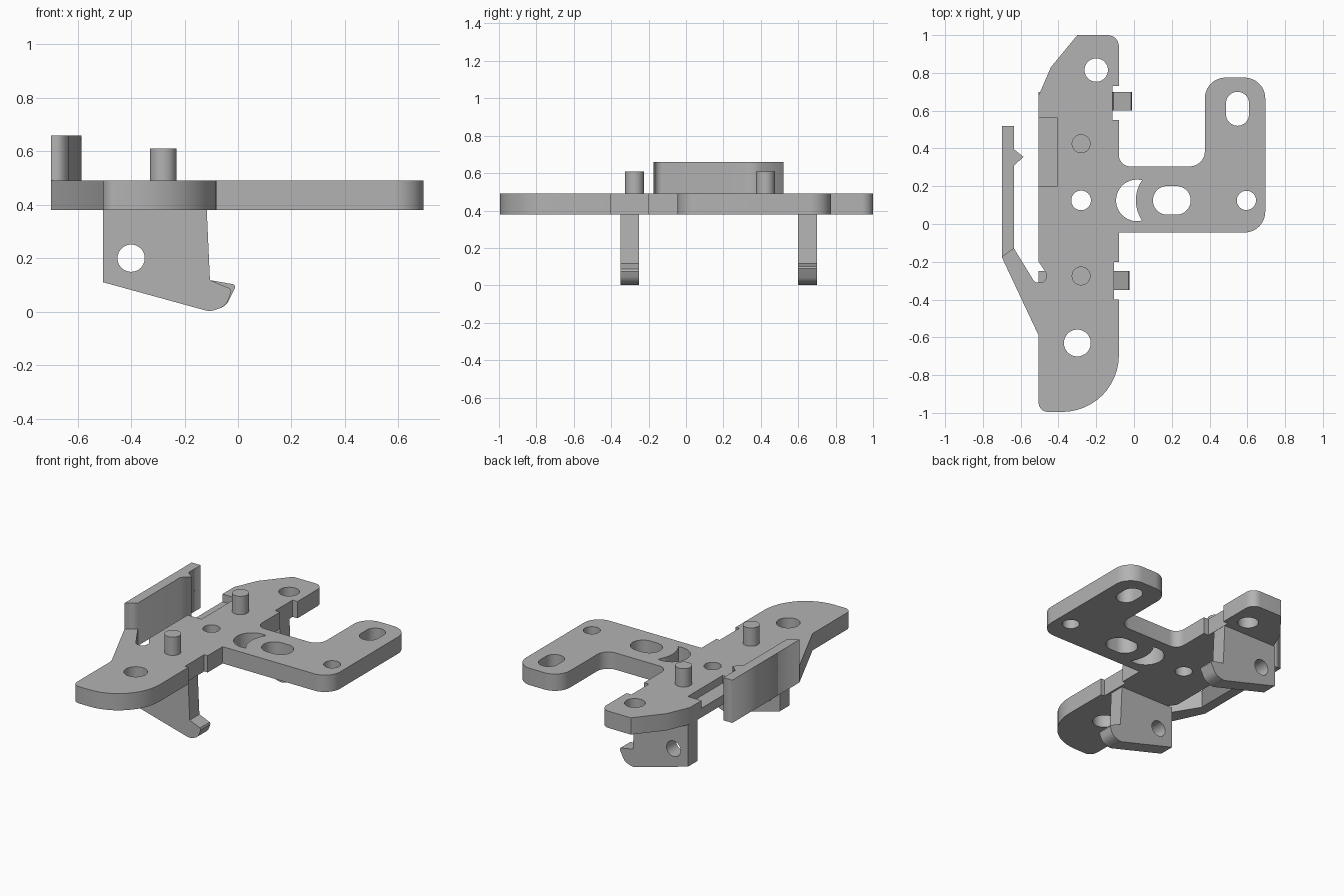
import bpy, bmesh, math
from mathutils import Vector, Matrix

if "Cube" in bpy.data.objects:
    bpy.data.objects.remove(bpy.data.objects["Cube"])

grey = bpy.data.materials.new("grey metal")
grey.diffuse_color = (0.45, 0.45, 0.45, 1)
grey.use_nodes = True
grey.node_tree.nodes["Principled BSDF"].inputs["Base Color"].default_value = grey.diffuse_color


def outline(corners):
    """Closed outline from (x, y[, fillet radius]) corners."""
    pts, n = [], len(corners)
    for i, c in enumerate(corners):
        p = Vector(c[:2])
        r = c[2] if len(c) > 2 else 0
        if not r:
            pts.append(p)
            continue
        a = (Vector(corners[i - 1][:2]) - p).normalized()
        b = (Vector(corners[(i + 1) % n][:2]) - p).normalized()
        half = a.angle(b) / 2
        centre = p + (a + b).normalized() * (r / math.sin(half))
        start = p + a * (r / math.tan(half)) - centre
        end = p + b * (r / math.tan(half)) - centre
        sweep = math.atan2(start.x * end.y - start.y * end.x, start.dot(end))
        steps = max(4, int(abs(sweep) / 0.13))
        for k in range(steps + 1):
            t = sweep * k / steps
            pts.append(centre + Matrix.Rotation(t, 2) @ start)
    return pts


def arc(cx, cy, r, a0, a1, n=24):
    return [Vector((cx + r * math.cos(math.radians(a0 + (a1 - a0) * k / n)),
                    cy + r * math.sin(math.radians(a0 + (a1 - a0) * k / n))))
            for k in range(n + 1)]


def circle(cx, cy, r):
    return arc(cx, cy, r, 0, 360, 40)[:-1]


def slot(cx, cy, hx, hy):
    r = min(hx, hy) * 0.999
    return outline([(cx - hx, cy - hy, r), (cx + hx, cy - hy, r),
                    (cx + hx, cy + hy, r), (cx - hx, cy + hy, r)])


def solid(name, loops, low, high, upright=False):
    """Extrude an outline with holes, along z, or along y when upright."""
    cu = bpy.data.curves.new(name + " profile", 'CURVE')
    cu.dimensions, cu.fill_mode = '2D', 'BOTH'
    cu.extrude = (high - low) / 2
    for loop in loops:
        s = cu.splines.new('POLY')
        s.points.add(len(loop) - 1)
        for pt, v in zip(s.points, loop):
            pt.co = (v.x, v.y, 0, 1)
        s.use_cyclic_u = True
    tmp = bpy.data.objects.new(name + " profile", cu)
    bpy.context.collection.objects.link(tmp)
    dg = bpy.context.evaluated_depsgraph_get()
    me = bpy.data.meshes.new_from_object(tmp.evaluated_get(dg))
    bpy.data.objects.remove(tmp)
    mid = (low + high) / 2
    if upright:
        me.transform(Matrix.Translation((0, mid, 0)) @ Matrix.Rotation(math.pi / 2, 4, 'X'))
    else:
        me.transform(Matrix.Translation((0, 0, mid)))
    bm = bmesh.new()
    bm.from_mesh(me)
    bmesh.ops.remove_doubles(bm, verts=bm.verts, dist=1e-5)
    bmesh.ops.recalc_face_normals(bm, faces=bm.faces)
    bm.to_mesh(me)
    bm.free()
    me.materials.clear()
    me.materials.append(grey)
    ob = bpy.data.objects.new(name, me)
    bpy.context.collection.objects.link(ob)
    return ob


def smooth(ob):
    bpy.ops.object.select_all(action='DESELECT')
    ob.select_set(True)
    bpy.context.view_layer.objects.active = ob
    bpy.ops.object.shade_smooth_by_angle(angle=math.radians(30))


# Base plate with side arm, edge notches and holes
plate_edge = outline([
    (-0.30, 1.0), (-0.08, 1.0, 0.06), (-0.08, 0.73), (-0.115, 0.73),
    (-0.115, 0.55), (-0.08, 0.55), (-0.08, 0.305, 0.06), (0.375, 0.305, 0.08),
    (0.375, 0.775, 0.11), (0.695, 0.775, 0.11), (0.695, -0.045, 0.11),
    (-0.08, -0.045), (-0.08, -0.2), (-0.105, -0.2), (-0.105, -0.4),
    (-0.08, -0.4), (-0.08, -0.995, 0.3), (-0.505, -0.995, 0.05),
    (-0.505, -0.59), (-0.7, -0.175), (-0.635, -0.13), (-0.525, -0.31, 0.03),
    (-0.465, -0.31, 0.03), (-0.465, -0.26, 0.015), (-0.505, -0.2),
    (-0.505, 0.68), (-0.44, 0.83)])
crescent = arc(0.015, 0.125, 0.11, 75, 285) + arc(0.2, 0.125, 0.19, 214, 146)[1:-1]
plate = solid("base_plate", [
    plate_edge, crescent,
    circle(-0.28, 0.125, 0.052), circle(-0.2, 0.815, 0.062),
    circle(-0.3, -0.63, 0.071), circle(0.595, 0.125, 0.051),
    slot(0.2, 0.125, 0.1, 0.076), slot(0.548, 0.61, 0.061, 0.09)], 0.38, 0.49)

# Shallow ledge along the left edge
cutter = solid("ledge_cutter", [outline([(-0.6, 0.2), (-0.405, 0.2),
                                         (-0.405, 0.56), (-0.6, 0.56)])], 0.44, 0.6)
cutter.hide_render = True
cutter.hide_viewport = True
mod = plate.modifiers.new("ledge", 'BOOLEAN')
mod.operation, mod.solver, mod.object = 'DIFFERENCE', 'EXACT', cutter
bpy.context.view_layer.objects.active = plate
bpy.ops.object.modifier_apply(modifier=mod.name)
bpy.data.objects.remove(cutter)
smooth(plate)

# Upright spring wall with a small detent ridge
solid("side_wall", [outline([
    (-0.7, -0.175), (-0.635, -0.13), (-0.635, 0.31), (-0.585, 0.355),
    (-0.635, 0.395), (-0.635, 0.52), (-0.7, 0.52)])], 0.38, 0.66)

# Locating pegs
for i, y in enumerate((0.425, -0.275)):
    smooth(solid(f"peg_{i + 1}", [circle(-0.28, y, 0.05)], 0.485, 0.61))

# Hooked legs with a cross hole
for name, y, tip, tip_z in (("front_leg", -0.35, -0.025, 0.075),
                            ("back_leg", 0.6, -0.01, 0.09)):
    leg = outline([(-0.505, 0.382), (-0.505, 0.11), (-0.105, 0.0, 0.06),
                   (-0.045, 0.02, 0.06), (tip, tip_z), (tip - 0.005, tip_z + 0.012),
                   (-0.105, 0.118), (-0.117, 0.382)])
    smooth(solid(name, [leg, circle(-0.4, 0.2, 0.051)], y, y + 0.1, True))
